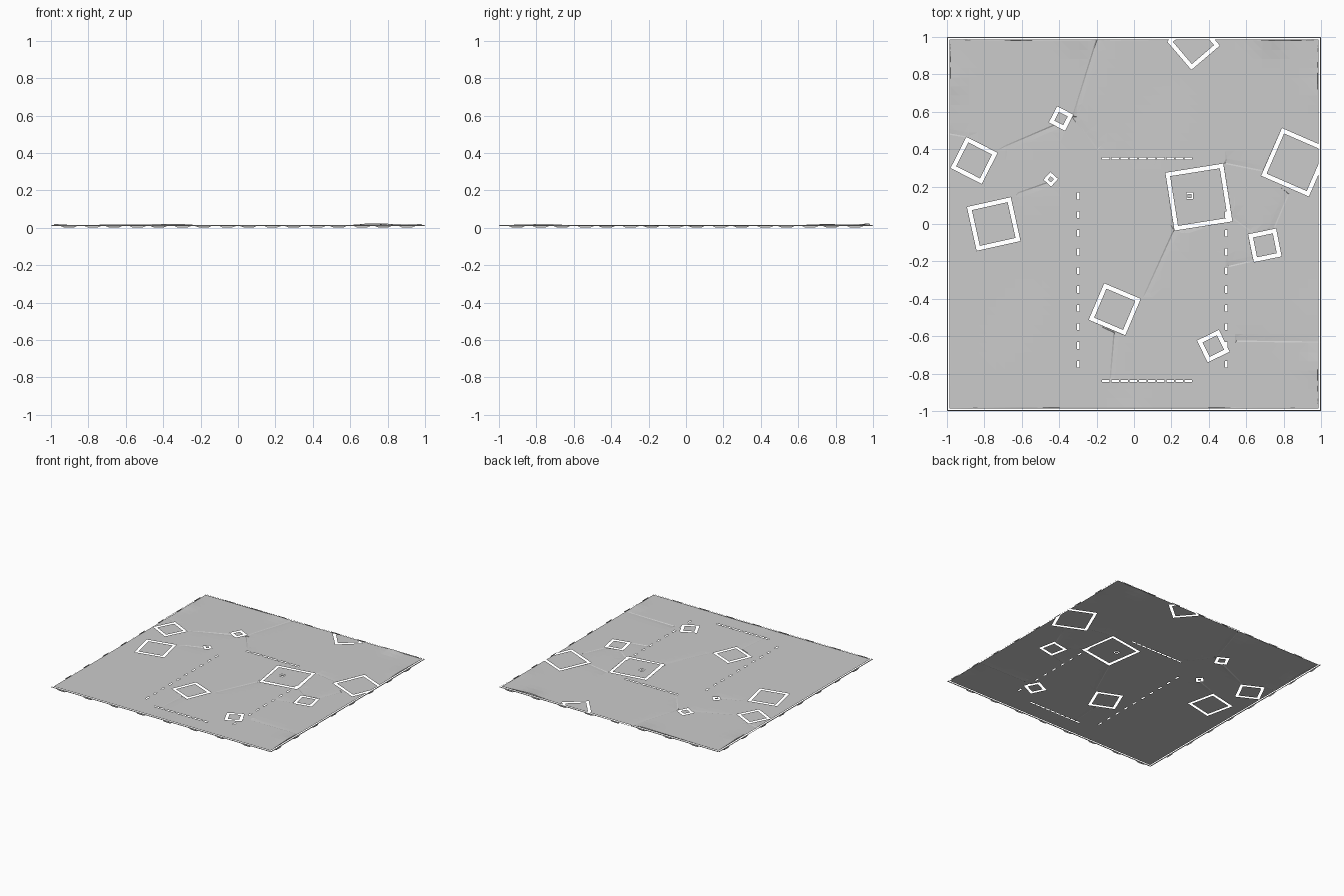
import bpy
from math import sin, cos, exp, radians, hypot
from mathutils import Vector
from mathutils.geometry import delaunay_2d_cdt

if "Cube" in bpy.data.objects:
    bpy.data.objects.remove(bpy.data.objects["Cube"])

GAP = 0.022
# square cut-outs: centre x, centre y, outer side, angle, gap width
SQUARES = [
    (-0.39, 0.564, 0.097, -27, GAP), (-0.445, 0.239, 0.055, -42, 0.016),
    (-0.855, 0.34, 0.187, -27, GAP), (-0.75, 0.0, 0.24, 12.5, GAP),
    (0.347, 0.144, 0.313, 9, GAP), (0.863, 0.33, 0.278, -23.5, GAP),
    (0.70, -0.114, 0.152, 11.5, GAP), (-0.103, -0.456, 0.212, -23, GAP),
    (0.424, -0.653, 0.13, 26, GAP), (0.318, 0.965, 0.2, 40.5, GAP),
    (0.297, 0.15, 0.035, 0, 0.006),
]
# creases running between the squares: start, end
CREASES = [
    (-0.2, 1.0, -0.33, 0.58), (-0.41, 0.54, -0.69, 0.42), (-0.33, 0.57, -0.2, 0.4),
    (-0.45, 0.23, -0.62, 0.17), (0.21, -0.03, 0.06, -0.36), (-0.11, -0.58, -0.13, -0.82),
    (0.55, -0.63, 1.0, -0.635), (0.49, 0.32, 0.69, 0.28), (0.51, 0.04, 0.62, -0.04),
    (0.51, -0.23, 0.64, -0.2), (0.75, -0.03, 0.83, 0.16), (-1.0, 0.48, -0.89, 0.46),
]
# lifted spots along the edges: x, y, height
BUMPS = [(-0.32, 1, 0.007), (0.72, 1, 0.011), (-1, 0.75, 0.007), (1, -0.75, 0.007),
         (0, -1, 0.003), (1, 0.7, 0.004)]


def local(x, y, sq):
    a = radians(sq[3])
    dx, dy = x - sq[0], y - sq[1]
    return abs(dx * cos(a) + dy * sin(a)), abs(-dx * sin(a) + dy * cos(a))


def height(x, y):
    z = 0.0135 + 0.0008 * sin(4 * x + 1) * cos(3 * y)
    for ax, ay, bx, by in CREASES:
        L = hypot(bx - ax, by - ay)
        ux, uy = (bx - ax) / L, (by - ay) / L
        t = ((x - ax) * ux + (y - ay) * uy) / L
        d = -(x - ax) * uy + (y - ay) * ux
        if -0.01 < t < 1.01 and d > -1e-5:
            z -= 0.005 * (1 - 0.6 * t) * min(1, d / 0.007) * exp(-d / 0.03)
    for bx, by, h in BUMPS:
        z += h * exp(-((x - bx) ** 2 + (y - by) ** 2) / 0.006)
    return z


points, edges = [], []


def loop(coords, closed=True):
    s, n = len(points), len(coords)
    points.extend(Vector(c) for c in coords)
    edges.extend((s + i, s + (i + 1) % n) for i in range(n if closed else n - 1))


def square(cx, cy, side, deg):
    a, h = radians(deg), side / 2
    loop([(cx + u * h * cos(a) - v * h * sin(a), cy + u * h * sin(a) + v * h * cos(a))
          for u, v in ((-1, -1), (1, -1), (1, 1), (-1, 1))])


# rim lines and square outlines
for half in (1.0, 0.995, 0.986):
    square(0, 0, 2 * half, 0)
for cx, cy, side, deg, gap in SQUARES:
    square(cx, cy, side, deg)
    square(cx, cy, side - 2 * gap, deg)

# dashed slots on the four sides of a rectangle
dashes = []
for i in range(10):
    for x in (-0.298, 0.493):
        if x < 0 or i < 9:
            dashes.append((x, -0.75 + 0.1 * i, 0.006, 0.018))
    for y in (0.35, -0.84):
        dashes.append((-0.15 + 0.049 * i, y, 0.02, 0.006))
for x, y, w, h in dashes:
    loop([(x - w, y - h), (x + w, y - h), (x + w, y + h), (x - w, y + h)])

# crease lines: top and foot of each small step
for ax, ay, bx, by in CREASES:
    L = hypot(bx - ax, by - ay)
    nx, ny = -(by - ay) / L, (bx - ax) / L
    for off in (0, 0.007, 0.03):
        loop([(ax + (bx - ax) * k / 6 + nx * off, ay + (by - ay) * k / 6 + ny * off)
              for k in range(7)], False)

# filling grid
N = 40
points += [Vector((-0.98 + 1.96 * i / N, -0.98 + 1.96 * j / N))
           for i in range(N + 1) for j in range(N + 1)]
verts, _, faces = delaunay_2d_cdt(points, edges, [], 0, 1e-5)[:3]


def part_of(x, y):
    edge = max(abs(x), abs(y))
    if edge > 1:
        return None
    if edge > 0.995:
        return "outer_rim"
    if edge > 0.986:
        return None
    if any(abs(x - dx) < w and abs(y - dy) < h for dx, dy, w, h in dashes):
        return None
    part = "ground_sheet"
    for sq in SQUARES:
        d = max(local(x, y, sq))
        if d < sq[2] / 2 - sq[4]:
            part = "square_panels"
        elif d < sq[2] / 2:
            return None
    return part


parts = {}
for f in faces:
    c = sum((verts[i] for i in f), Vector((0, 0))) / len(f)
    name = part_of(c.x, c.y)
    if name:
        parts.setdefault(name, []).append(f)

# build each part from its own faces
for name, fs in parts.items():
    used = sorted({i for f in fs for i in f})
    index = {v: k for k, v in enumerate(used)}
    co = []
    for i in used:
        x, y = verts[i]
        z = height(x, y)
        if name == "outer_rim" and max(abs(x), abs(y)) > 0.999:
            z -= 0.004
        co.append((x, y, z))
    mesh = bpy.data.meshes.new(name)
    mesh.from_pydata(co, [], [[index[i] for i in f] for f in fs])
    mesh.update()
    ob = bpy.data.objects.new(name, mesh)
    bpy.context.collection.objects.link(ob)

# thin hem under the rim, touching z = 0 in places
hem_v, hem_f = [], []
for side in range(4):
    for k in range(8):
        t0 = -0.95 + 0.24 * k
        s = len(hem_v)
        for t, z in ((t0, 0.0095), (t0 + 0.09, 0.0095), (t0 + 0.07, 0.0), (t0 + 0.02, 0.002)):
            x, y = t, -1.0
            for _ in range(side):
                x, y = -y, x
            hem_v.append((x, y, z))
        hem_f.append((s, s + 1, s + 2, s + 3))
mesh = bpy.data.meshes.new("edge_hem")
mesh.from_pydata(hem_v, [], hem_f)
bpy.context.collection.objects.link(bpy.data.objects.new("edge_hem", mesh))
